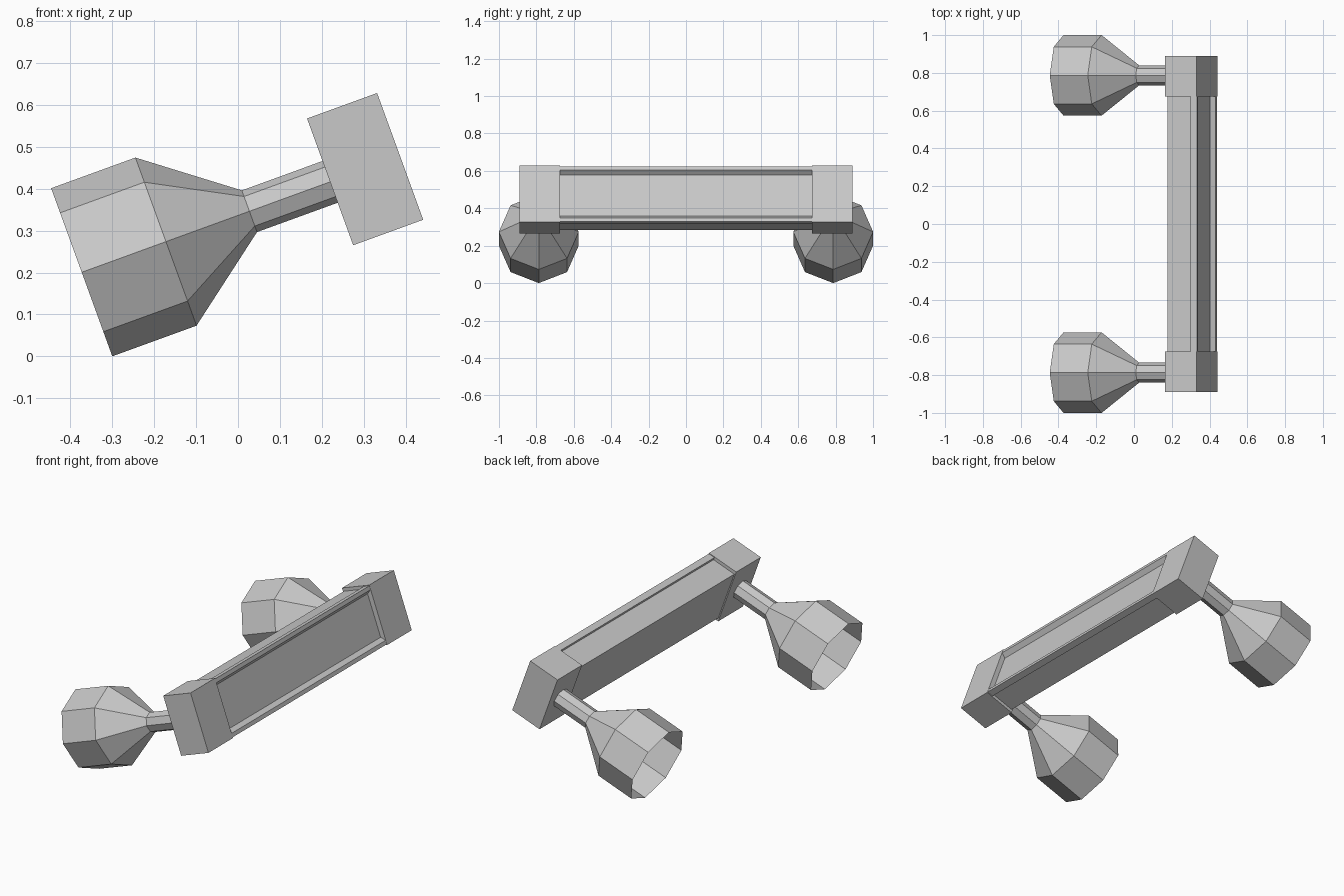
import bpy
import bmesh
import math
from mathutils import Matrix, Vector

old = bpy.data.objects.get("Cube")
if old:
    bpy.data.objects.remove(old, do_unlink=True)

# Single matte grey finish
grey = bpy.data.materials.new("matte_grey")
grey.use_nodes = True
colour = (0.58, 0.58, 0.58, 1)
grey.diffuse_color = colour
grey.node_tree.nodes["Principled BSDF"].inputs["Base Color"].default_value = colour

# The whole fitting is tilted; local x is the lamp axis, local z runs up the bar
TILT = Matrix.Translation((0.3035, 0, 0.447)) @ Matrix.Rotation(math.radians(-20), 4, 'Y')
ARM_Y = 0.787


def finish(name, bm, recalc=True):
    if recalc:
        bmesh.ops.recalc_face_normals(bm, faces=bm.faces)
    mesh = bpy.data.meshes.new(name)
    bm.to_mesh(mesh)
    bm.free()
    mesh.materials.append(grey)
    obj = bpy.data.objects.new(name, mesh)
    bpy.context.collection.objects.link(obj)
    obj.matrix_world = TILT
    return obj


def extrude_profile(name, profile, y0, y1):
    """Extrude a closed outline in local x, z along y."""
    bm = bmesh.new()
    face = bm.faces.new([bm.verts.new((x, y0, z)) for x, z in profile])
    grown = bmesh.ops.extrude_face_region(bm, geom=[face])
    moved = [g for g in grown["geom"] if isinstance(g, bmesh.types.BMVert)]
    bmesh.ops.translate(bm, verts=moved, vec=Vector((0, y1 - y0, 0)))
    return finish(name, bm)


def lathe_shell(name, rings, y, sides=8):
    """Open faceted shell around local x, from (position, radius) pairs."""
    bm = bmesh.new()
    loops = []
    for x, r in rings:
        angles = [math.tau * i / sides for i in range(sides)]
        loops.append([bm.verts.new((x, y + r * math.cos(a), r * math.sin(a))) for a in angles])
    for a, b in zip(loops, loops[1:]):
        for i in range(sides):
            j = (i + 1) % sides
            bm.faces.new((a[i], a[j], b[j], b[i]))
    # Faces point away from the axis
    for f in bm.faces:
        f.normal_update()
        c = f.calc_center_median()
        if f.normal.dot(Vector((0, c.y - y, c.z))) < 0:
            f.normal_flip()
    return finish(name, bm, recalc=False)


# Long bar: front frame with a sloped recess, narrower body behind
half = [(0.088, 0.157), (0.088, 0.136), (0.062, 0.117)]
back = [(0.052, 0.157), (0.052, 0.143), (-0.083, 0.143)]
upper = back[::-1] + half
bar_profile = upper + [(x, -z) for x, z in reversed(upper)]
extrude_profile("bar", bar_profile, -0.68, 0.68)

# End blocks, stems and open flared shades
block = [(-0.089, -0.161), (0.089, -0.161), (0.089, 0.161), (-0.089, 0.161)]
shade = [(-0.72, 0.2135), (-0.506, 0.2135), (-0.294, 0.053), (-0.085, 0.053)]
for side, s in (("left", 1), ("right", -1)):
    tag = "back" if s > 0 else "front"
    extrude_profile(tag + "_end_block", block, s * 0.675, s * 0.89)
    lathe_shell(tag + "_shade_and_stem", shade, s * ARM_Y)
